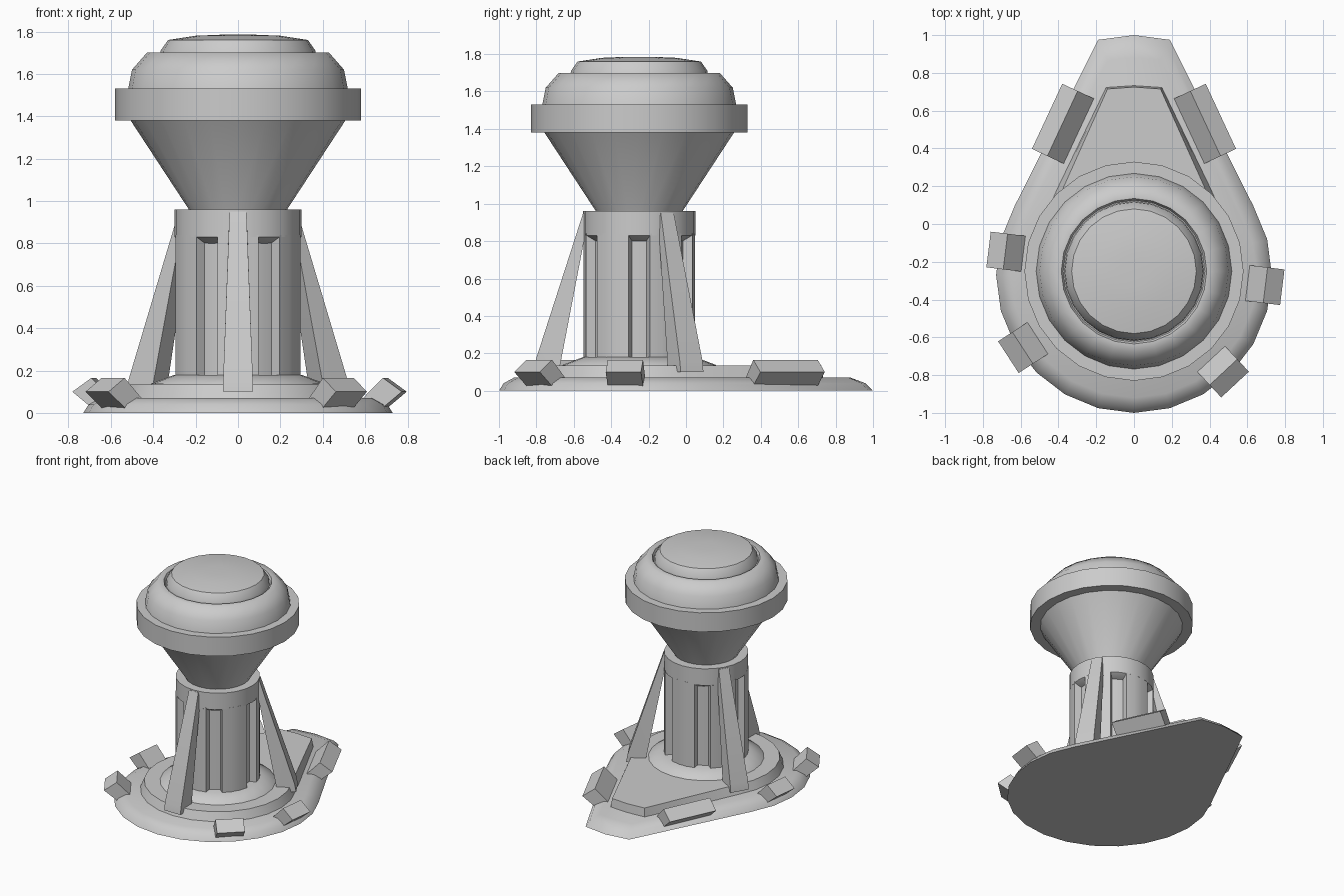
import bpy, bmesh, math
from math import sin, cos, radians, pi

if "Cube" in bpy.data.objects:
    bpy.data.objects.remove(bpy.data.objects["Cube"])

CY = -0.25  # tower axis
grey = bpy.data.materials.new("plain_grey")
grey.diffuse_color = (0.6, 0.6, 0.6, 1)
grey.use_nodes = True
grey.node_tree.nodes["Principled BSDF"].inputs["Base Color"].default_value = grey.diffuse_color


def finish(bm, name, angle=45):
    bmesh.ops.recalc_face_normals(bm, faces=bm.faces[:])
    me = bpy.data.meshes.new(name)
    bm.to_mesh(me)
    bm.free()
    ob = bpy.data.objects.new(name, me)
    bpy.context.collection.objects.link(ob)
    me.materials.append(grey)
    bpy.ops.object.select_all(action='DESELECT')
    ob.select_set(True)
    bpy.context.view_layer.objects.active = ob
    bpy.ops.object.shade_smooth_by_angle(angle=radians(angle))
    return ob


def hull(name, pts, angle=45):
    bm = bmesh.new()
    for p in pts:
        bm.verts.new(p)
    res = bmesh.ops.convex_hull(bm, input=bm.verts[:])
    loose = [v for v in bm.verts if not v.link_faces]
    bmesh.ops.delete(bm, geom=loose, context='VERTS')
    bmesh.ops.dissolve_limit(bm, angle_limit=radians(1), verts=bm.verts[:], edges=bm.edges[:])
    return finish(bm, name, angle)


def stack(name, rings, angle=45):
    """Bridge rings of equal point count, capping both ends."""
    bm = bmesh.new()
    loops = [[bm.verts.new(p) for p in r] for r in rings]
    n = len(loops[0])
    for a, b in zip(loops, loops[1:]):
        for i in range(n):
            j = (i + 1) % n
            bm.faces.new((a[i], a[j], b[j], b[i]))
    bm.faces.new(loops[0])
    bm.faces.new(loops[-1])
    return finish(bm, name, angle)


def circle(r, z, cy=CY, n=24):
    return [(r * cos(2 * pi * i / n), cy + r * sin(2 * pi * i / n), z) for i in range(n)]


def lathe(name, profile, angle=45):
    return stack(name, [circle(r, z) for r, z in profile], angle)


def teardrop(r, cy, half, back, tip, z):
    return circle(r, z, cy) + [(half, back, z), (-half, back, z), (0, tip, z)]


# Teardrop foot and raised tier
hull("foot_plate", teardrop(.73, -.27, .19, .975, 1.0, 0)
     + teardrop(.705, -.27, .175, .94, .96, .04)
     + teardrop(.65, -.27, .14, .87, .88, .07), 60)
hull("raised_tier", teardrop(.56, CY, .15, .725, .735, .05)
     + teardrop(.525, CY, .14, .715, .725, .135))
lathe("column_skirt", [(.42, .12), (.41, .138), (.30, .18)])

# Column with six vertical grooves
section = []
for k in range(6):
    for off, r in ((-19, .30), (-6, .30), (6, .30), (19, .30), (21, .25), (30, .25), (39, .25)):
        a = radians(-90 + 60 * k + off)
        section.append((r * cos(a), CY + r * sin(a)))
stack("grooved_column", [[(x, y, z) for x, y in section] for z in (.13, .84)], 30)
lathe("column_collar", [(.25, .80), (.30, .83), (.30, .96)])

# Flared head, rim band, shoulder and domed cap
lathe("head_funnel", [(.23, .95), (.235, .965), (.51, 1.385)])
lathe("rim_band", [(.58, 1.38), (.58, 1.53)])
lathe("head_shoulder", [(.52, 1.52), (.50, 1.62), (.43, 1.70), (.385, 1.70), (.375, 1.68)], 60)
lathe("domed_cap", [(.37, 1.67), (.365, 1.71), (.33, 1.76), (.20, 1.78), (.08, 1.785)])

# Three slanted struts
for k, deg in enumerate((-90, 30, 150)):
    a = radians(deg)
    pts = []
    for r, z, w in ((.28, .95, .04), (.30, .95, .04), (.29, .83, .045),
                    (.555, .16, .07), (.565, .10, .07), (.43, .10, .07)):
        for s in (-w, w):
            pts.append((r * cos(a) - s * sin(a), CY + r * sin(a) + s * cos(a), z))
    hull(f"strut_{k + 1}", pts, 30)

# Edge clamps: outer-edge middle, outward angle, width
clamps = [(.46, .57, 25, .38), (-.46, .57, 155, .38), (.785, -.335, -7, .19),
          (-.77, -.135, 173, .19), (.535, -.85, -47, .20), (-.665, -.705, 213, .20)]
for k, (x, y, deg, w) in enumerate(clamps):
    a = radians(deg)
    pts = []
    for d, z in ((0, .10), (-.09, .165), (-.19, .065), (-.12, .0)):
        for s in (-w / 2, w / 2):
            pts.append((x + d * cos(a) - s * sin(a), y + d * sin(a) + s * cos(a), z))
    hull(f"edge_clamp_{k + 1}", pts, 30)
